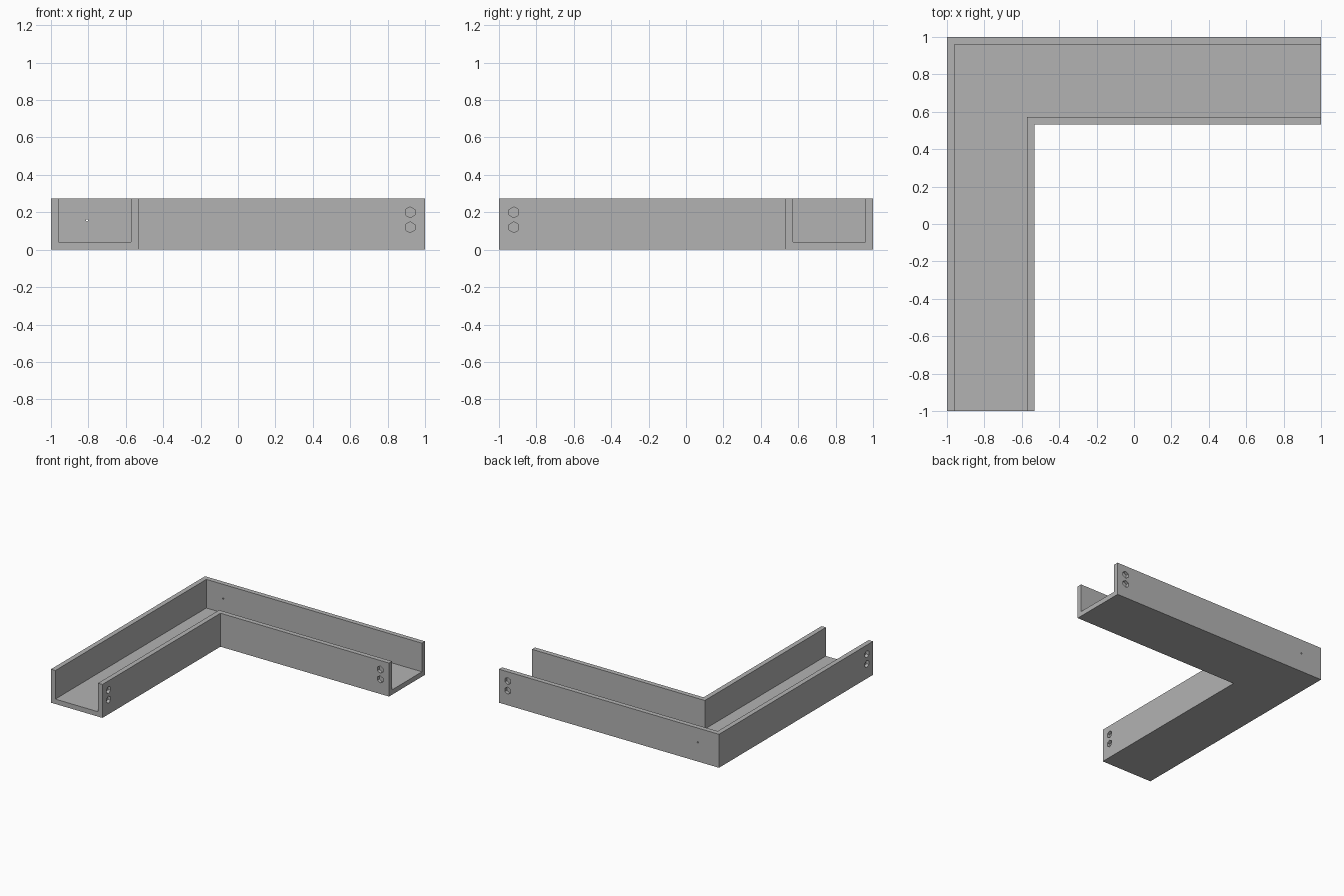
import bpy, bmesh, math
from mathutils import Matrix, Vector

if "Cube" in bpy.data.objects:
    bpy.data.objects.remove(bpy.data.objects["Cube"])

W, H, T = 0.468, 0.275, 0.04      # channel width, height, wall thickness

grey = bpy.data.materials.new("light grey")
grey.diffuse_color = (0.45, 0.45, 0.45, 1)
grey.use_nodes = True
grey.node_tree.nodes["Principled BSDF"].inputs["Base Color"].default_value = grey.diffuse_color


def make_object(name, bm):
    bmesh.ops.recalc_face_normals(bm, faces=bm.faces)
    mesh = bpy.data.meshes.new(name)
    bm.to_mesh(mesh)
    bm.free()
    mesh.materials.append(grey)
    ob = bpy.data.objects.new(name, mesh)
    bpy.context.collection.objects.link(ob)
    return ob


# U-shaped section (distance from outer side, height) swept round a mitred corner
section = [(0, 0), (W, 0), (W, H), (W - T, H), (W - T, T), (T, T), (T, H), (0, H)]
bm = bmesh.new()
rings = [[bm.verts.new(p) for p in ring] for ring in (
    [(-1 + d, -1, z) for d, z in section],
    [(-1 + d, 1 - d, z) for d, z in section],
    [(1, 1 - d, z) for d, z in section])]
for a, b in zip(rings, rings[1:]):
    for i in range(8):
        j = (i + 1) % 8
        bm.faces.new((a[i], a[j], b[j], b[i]))
# End faces: bottom strip plus two walls
for r in (rings[0], rings[2]):
    bm.faces.new(r)
channel = make_object("corner_channel", bm)

# Cutters: paired hexagonal sockets in every wall, one small through hole
cut = bmesh.new()


def drill(pos, axis, radius, depth, sides):
    turn = Vector((0, 0, 1)).rotation_difference(Vector(axis)).to_matrix().to_4x4()
    spin = Matrix.Rotation(math.pi / 2 if axis[0] else 0, 4, 'Z')
    bmesh.ops.create_cone(cut, cap_ends=True, segments=sides, radius1=radius,
                          radius2=radius, depth=2 * depth,
                          matrix=Matrix.Translation(pos) @ turn @ spin)


for z in (0.12, 0.2):
    for d in (0, W):
        drill((0.92, 1 - d, z), (0, 1, 0), 0.029, 0.025, 6)
        drill((-1 + d, -0.92, z), (1, 0, 0), 0.029, 0.025, 6)
drill((-0.807, 1, 0.157), (0, 1, 0), 0.006, 0.08, 8)
cutter = make_object("hole_cutter", cut)
cutter.hide_render = True
cutter.hide_set(True)

mod = channel.modifiers.new("holes", 'BOOLEAN')
mod.operation = 'DIFFERENCE'
mod.solver = 'EXACT'
mod.object = cutter
